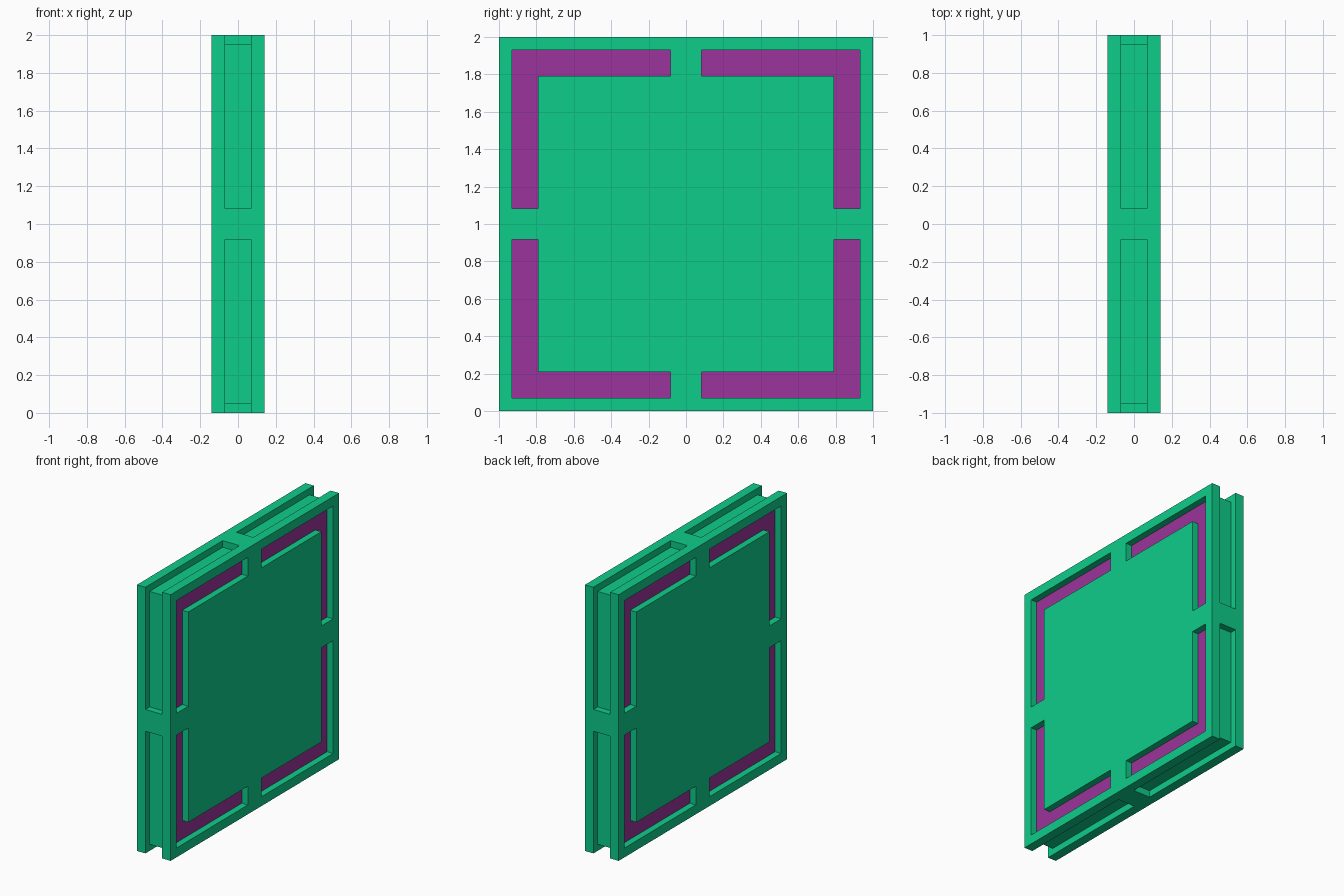
import bpy
import bmesh

if "Cube" in bpy.data.objects:
    bpy.data.objects.remove(bpy.data.objects["Cube"], do_unlink=True)

HALF_THICK = 0.14   # half thickness of the slab
BRIDGE = 0.082      # half width of the bridges between channels
FLOOR_X = 0.09      # depth at which the face channels end


def material(name, rgb):
    mat = bpy.data.materials.new(name)
    mat.use_nodes = True
    colour = (*rgb, 1.0)
    mat.diffuse_color = colour
    mat.node_tree.nodes["Principled BSDF"].inputs["Base Color"].default_value = colour
    return mat


def make_object(name, bm):
    bmesh.ops.recalc_face_normals(bm, faces=bm.faces)
    mesh = bpy.data.meshes.new(name)
    bm.to_mesh(mesh)
    bm.free()
    obj = bpy.data.objects.new(name, mesh)
    bpy.context.collection.objects.link(obj)
    return obj


def corner_prisms(bm, inner, outer, x0, x1):
    """Add an L-shaped prism at each of the four corners."""
    e, i, o = BRIDGE, inner, outer
    profile = [(e, o), (o, o), (o, e), (i, e), (i, i), (e, i)]
    for sy in (-1, 1):
        for sz in (-1, 1):
            verts = [bm.verts.new((x0, sy * y, 1 + sz * z)) for y, z in profile]
            face = bm.faces.new(verts)
            new = bmesh.ops.extrude_face_region(bm, geom=[face])["geom"]
            moved = [v for v in new if isinstance(v, bmesh.types.BMVert)]
            bmesh.ops.translate(bm, verts=moved, vec=(x1 - x0, 0, 0))


green = material("green", (0.0045, 0.604, 0.254))
purple = material("purple", (0.33, 0.034, 0.33))

# Square slab
bm = bmesh.new()
bmesh.ops.create_cube(bm, size=1)
bmesh.ops.scale(bm, verts=bm.verts, vec=(2 * HALF_THICK, 2, 2))
bmesh.ops.translate(bm, verts=bm.verts, vec=(0, 0, 1))
panel = make_object("panel", bm)
panel.data.materials.append(green)
panel.data.materials.append(purple)

# Cutters: face channels on both sides, and rim grooves around the edge
bm = bmesh.new()
for side in (-1, 1):
    corner_prisms(bm, 0.79, 0.93, side * FLOOR_X, side * 0.2)
corner_prisms(bm, 0.95, 1.1, -0.07, 0.07)
cutter = make_object("channel_cutter", bm)
cutter.hide_render = True

cut = panel.modifiers.new("channels", "BOOLEAN")
cut.operation = "DIFFERENCE"
cut.solver = "EXACT"
cut.object = cutter
bpy.context.view_layer.objects.active = panel
bpy.ops.object.modifier_apply(modifier=cut.name)
bpy.data.objects.remove(cutter, do_unlink=True)

# Purple channel floors, green everywhere else
for poly in panel.data.polygons:
    is_floor = abs(poly.normal.x) > 0.9 and abs(abs(poly.center.x) - FLOOR_X) < 0.005
    poly.material_index = 1 if is_floor else 0
    poly.use_smooth = False
